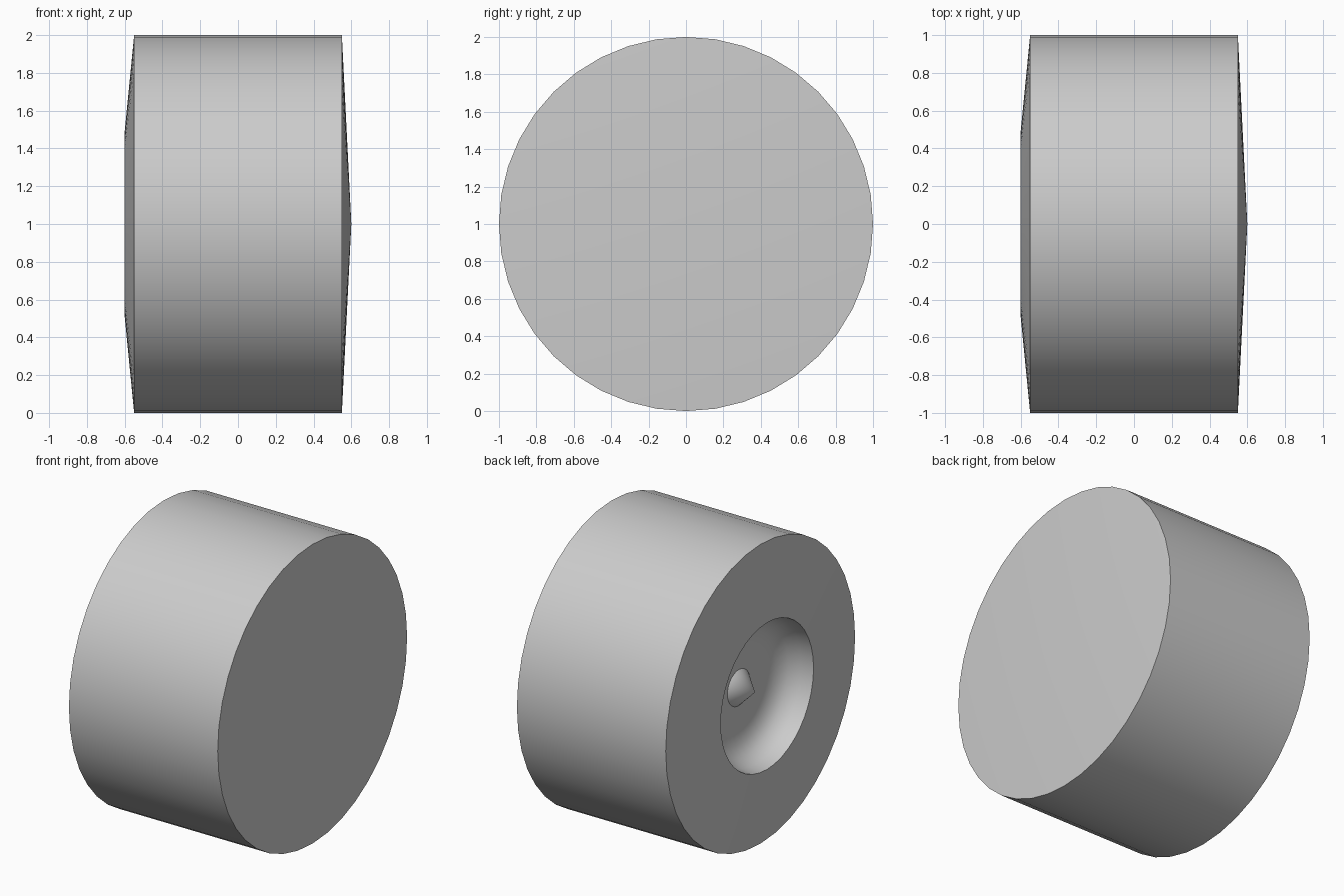
import bpy, bmesh, math

if "Cube" in bpy.data.objects:
    bpy.data.objects.remove(bpy.data.objects["Cube"])

SIDES = 40


def lathe(name, profile):
    """Revolve (x, radius) points around the x axis at z = 1."""
    bm = bmesh.new()
    rings = []
    for x, r in profile:
        if r == 0:
            rings.append([bm.verts.new((x, 0, 1))] * SIDES)
        else:
            rings.append([bm.verts.new((x, r * math.cos(a), 1 + r * math.sin(a)))
                          for a in (2 * math.pi * i / SIDES for i in range(SIDES))])
    for a, b in zip(rings, rings[1:]):
        for i in range(SIDES):
            j = (i + 1) % SIDES
            bm.faces.new(list(dict.fromkeys((a[i], a[j], b[j], b[i]))))
    bmesh.ops.recalc_face_normals(bm, faces=bm.faces)
    mesh = bpy.data.meshes.new(name)
    bm.to_mesh(mesh)
    bm.free()
    obj = bpy.data.objects.new(name, mesh)
    bpy.context.collection.objects.link(obj)
    bpy.ops.object.select_all(action='DESELECT')
    obj.select_set(True)
    bpy.context.view_layer.objects.active = obj
    bpy.ops.object.shade_smooth_by_angle(angle=math.radians(35))
    return obj


# Drum: shallow cone end, straight wall, sloped face, rounded recess, centre spike
lathe("drum_with_recess", [
    (0.60, 0), (0.55, 1.0),
    (-0.55, 1.0), (-0.60, 0.49),
    (-0.52, 0.475), (-0.45, 0.435), (-0.405, 0.37), (-0.39, 0.29),
    (-0.39, 0.12), (-0.51, 0),
])
